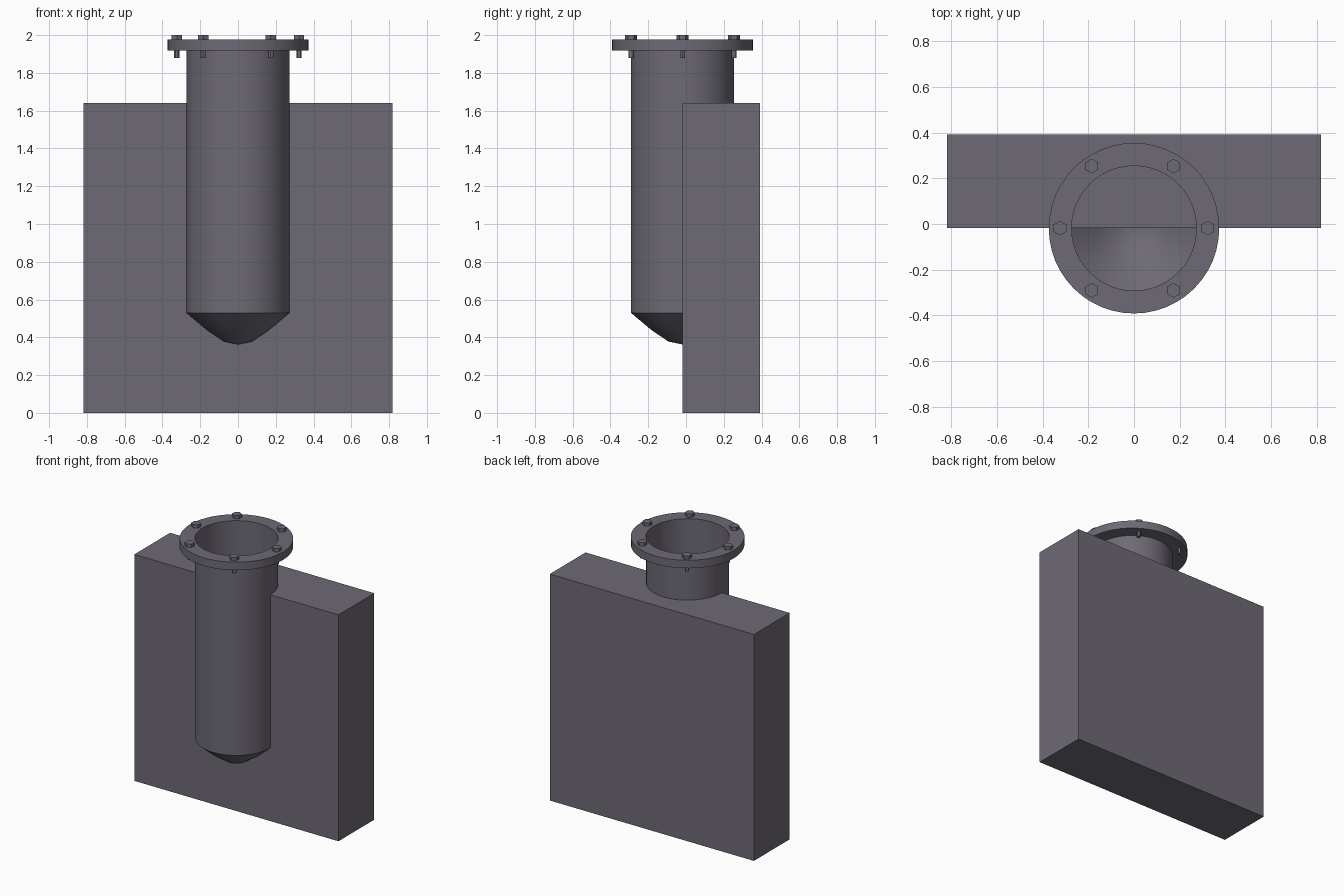
import bpy, bmesh, math

if "Cube" in bpy.data.objects:
    bpy.data.objects.remove(bpy.data.objects["Cube"])

CY = -0.0185          # y of the tube axis
SEG = 48

mat = bpy.data.materials.new("purple grey")
mat.diffuse_color = (0.156, 0.144, 0.178, 1)
mat.use_nodes = True
mat.node_tree.nodes["Principled BSDF"].inputs["Base Color"].default_value = mat.diffuse_color


def finish(name, bm, smooth=False):
    me = bpy.data.meshes.new(name)
    bm.to_mesh(me)
    bm.free()
    me.materials.append(mat)
    ob = bpy.data.objects.new(name, me)
    bpy.context.collection.objects.link(ob)
    if smooth:
        bpy.ops.object.select_all(action='DESELECT')
        ob.select_set(True)
        bpy.context.view_layer.objects.active = ob
        bpy.ops.object.shade_smooth_by_angle(angle=math.radians(30))
    return ob


def lathe(name, profile, closed=False):
    """Turn an (r, z) profile around the tube axis."""
    bm = bmesh.new()
    rings = []
    for r, z in profile:
        if r == 0:
            rings.append([bm.verts.new((0, CY, z))] * SEG)
        else:
            rings.append([bm.verts.new((r * math.cos(2 * math.pi * i / SEG),
                                        CY + r * math.sin(2 * math.pi * i / SEG), z))
                          for i in range(SEG)])
    pairs = list(zip(rings, rings[1:]))
    if closed:
        pairs.append((rings[-1], rings[0]))
    for a, b in pairs:
        for i in range(SEG):
            j = (i + 1) % SEG
            bm.faces.new(list(dict.fromkeys((a[i], a[j], b[j], b[i]))))
    return finish(name, bm, True)


def prism(bm, x, y, z0, z1, r, sides, turn=0):
    rings = [[bm.verts.new((x + r * math.cos(turn + 2 * math.pi * i / sides),
                            y + r * math.sin(turn + 2 * math.pi * i / sides), z))
              for i in range(sides)] for z in (z0, z1)]
    lo, hi = rings
    bm.faces.new(lo[::-1])
    bm.faces.new(hi)
    for i in range(sides):
        j = (i + 1) % sides
        bm.faces.new((lo[i], lo[j], hi[j], hi[i]))


# Wall block
bm = bmesh.new()
bmesh.ops.create_cube(bm, size=1)
for v in bm.verts:
    v.co.x *= 1.636
    v.co.y = CY if v.co.y < 0 else 0.391
    v.co.z = 0 if v.co.z < 0 else 1.64
finish("wall_block", bm)

# Open thin tube with a shallow pointed end
lathe("tube", [(0, 0.362), (0.075, 0.378), (0.165, 0.439), (0.273, 0.53), (0.273, 1.976)])

# Flange ring
lathe("flange", [(0.273, 1.918), (0.373, 1.918), (0.373, 1.976), (0.273, 1.976)], True)

# Six hex bolts through the flange
spots = [(-0.324, 0), (0.323, 0)] + [(x, s * 0.272) for x in (-0.185, 0.173) for s in (-1, 1)]
for n, (x, dy) in enumerate(spots):
    bm = bmesh.new()
    prism(bm, x, CY + dy, 1.976, 2.0, 0.032, 6, math.pi / 6)
    prism(bm, x, CY + dy, 1.878, 1.98, 0.014, 12)
    finish(f"bolt_{n + 1}", bm, True)
